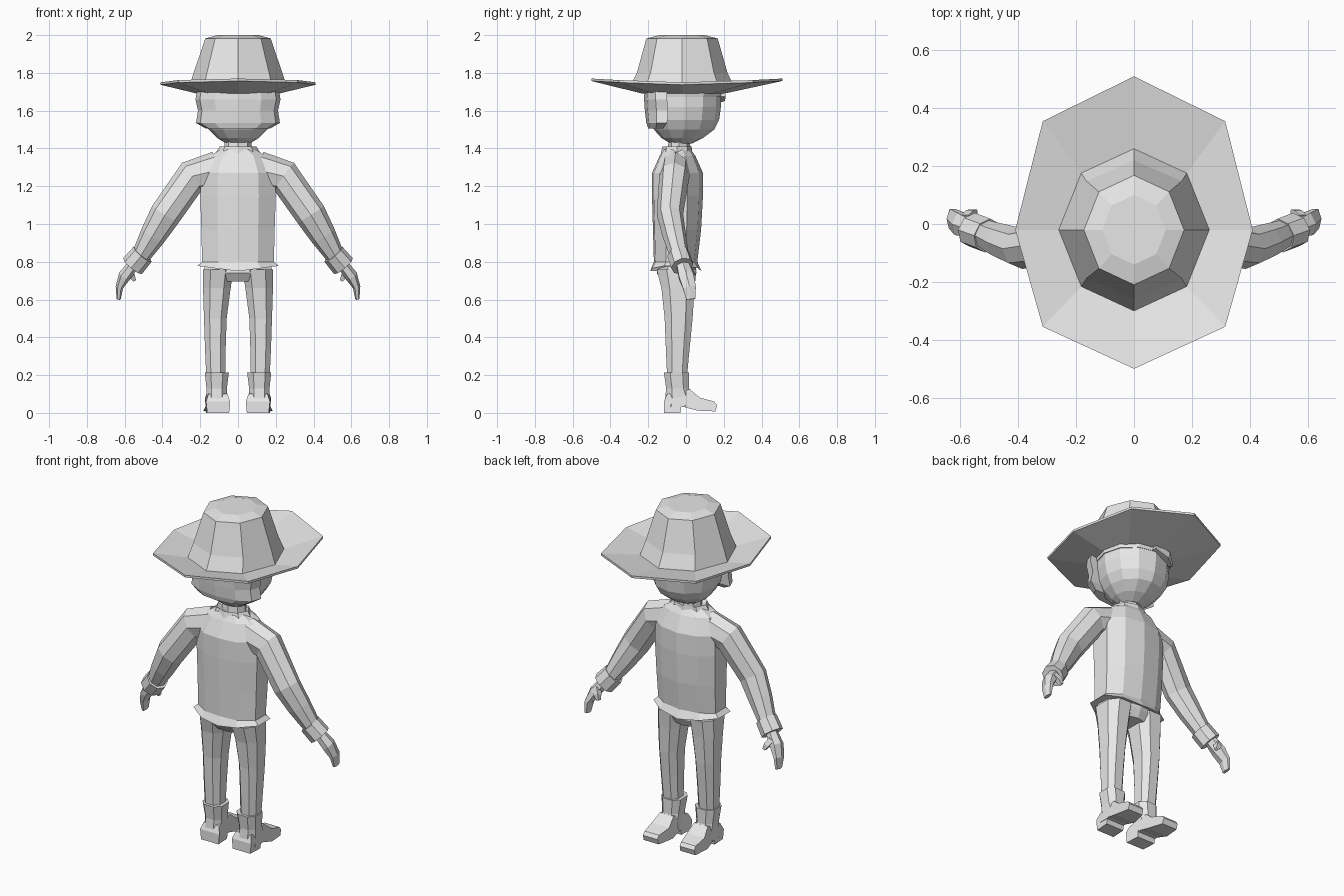
import bpy, bmesh, math
from mathutils import Vector

GREY = bpy.data.materials.new("light_grey")
GREY.diffuse_color = (0.8, 0.8, 0.8, 1)

# half outlines (x, y from -1 back to 1 front), mirrored into full rings
ROUND = [(0, -1), (.5, -.87), (.87, -.5), (1, 0), (.87, .5), (.5, .87), (0, 1)]
OCT = [(0, -1), (.7, -.7), (1, 0), (.7, .7), (0, 1)]
BLOCK = [(.5, -1), (1, -.5), (1, .5), (.5, 1)]
CHEST = [(0, -1), (.55, -.93), (1, -.45), (1, .4), (.6, .85), (0, 1)]
HAIR = [(0, -1), (.55, -.75), (.9, 0), (1, 1)]


def ring(shape, cx, z, rx, yb, yf):
    """Mirrored closed ring at height z, spanning yb..yf and cx-rx..cx+rx."""
    full = shape + [(-x, y) for x, y in reversed(shape) if x > 0]
    cy, ry = (yb + yf) / 2, (yf - yb) / 2
    return [Vector((cx + x * rx, cy + y * ry, z)) for x, y in full]


def loft(name, rings, mirror=False):
    """Skin consecutive rings and cap both ends."""
    bm = bmesh.new()
    rows = [[bm.verts.new(p) for p in r] for r in rings]
    n = len(rows[0])
    for a, b in zip(rows, rows[1:]):
        for i in range(n):
            bm.faces.new((a[i], a[(i + 1) % n], b[(i + 1) % n], b[i]))
    bm.faces.new(rows[0][::-1])
    bm.faces.new(rows[-1])
    bmesh.ops.recalc_face_normals(bm, faces=bm.faces)
    me = bpy.data.meshes.new(name)
    bm.to_mesh(me)
    bm.free()
    me.materials.append(GREY)
    ob = bpy.data.objects.new(name, me)
    bpy.context.collection.objects.link(ob)
    if mirror:
        ob.modifiers.new("mirror", 'MIRROR')
    return ob


def stack(name, shape, rows, mirror=False):
    """Loft from rows of (cx, z, rx, y_back, y_front)."""
    return loft(name, [ring(shape, *r) for r in rows], mirror)


def tube(name, rows, sides=8, mirror=True):
    """Loft along a path; rows of (x, y, z, radius, radius_in_y)."""
    pts = [Vector(r[:3]) for r in rows]
    rings = []
    for i, (p, r) in enumerate(zip(pts, rows)):
        t = Vector()
        if i > 0:
            t += (p - pts[i - 1]).normalized()
        if i < len(pts) - 1:
            t += (pts[i + 1] - p).normalized()
        t.normalize()
        u = Vector((0, 1, 0))
        u = (u - t * u.dot(t)).normalized()
        v = t.cross(u)
        k = 1 / math.cos(math.pi / sides) if sides == 4 else 1
        angles = [2 * math.pi * (j + (.5 if sides == 4 else 0)) / sides for j in range(sides)]
        rings.append([p + v * (math.cos(a) * r[3] * k) + u * (math.sin(a) * r[4] * k) for a in angles])
    return loft(name, rings, mirror)


# hat: wide pointed brim, then tapered crown
def brim(z, lift):
    half = [(0, -.5, lift), (.315, -.355, lift * .6), (.41, -.02, 0), (.315, .355, lift * .6), (0, .51, lift)]
    full = half + [(-x, y, h) for x, y, h in reversed(half) if x > 0]
    return [Vector((x, y, z + h)) for x, y, h in full]


loft("hat", [ring(OCT, 0, 1.69, .215, -.23, .2), brim(1.737, .02), brim(1.75, .02),
             ring(OCT, 0, 1.72, .26, -.3, .26), ring(OCT, 0, 1.80, .235, -.26, .22),
             ring(OCT, 0, 1.982, .173, -.21, .168), ring(OCT, 0, 2.0, .11, -.14, .1)])

# head, hair and neck
stack("head", ROUND, [(0, 1.425, .06, -.08, .03), (0, 1.455, .11, -.13, .09), (0, 1.50, .155, -.17, .15),
                      (0, 1.55, .185, -.19, .175), (0, 1.62, .2, -.2, .185), (0, 1.72, .2, -.2, .185)])
stack("back_hair", HAIR, [(0, 1.505, .17, -.2, -.12), (0, 1.535, .222, -.21, -.1), (0, 1.60, .212, -.218, -.095),
                          (0, 1.66, .225, -.222, -.1), (0, 1.715, .215, -.22, -.1)])
stack("hair_band", ROUND, [(0, 1.672, .205, -.2, .188), (0, 1.715, .212, -.21, .2)])
tube("fringe", [(.02, .19, 1.69, .016, .02), (-.07, .185, 1.672, .02, .022), (-.13, .15, 1.65, .01, .015)],
     4, False)
stack("neck", OCT, [(0, 1.37, .075, -.1, .025), (0, 1.46, .07, -.09, .02)])

# jacket body with a flared, dipping hem
jacket = stack("jacket", CHEST, [(0, .75, .215, -.19, .082), (0, .80, .19, -.17, .06), (0, .97, .194, -.175, .08),
                                 (0, 1.15, .2, -.18, .09), (0, 1.27, .195, -.18, .09),
                                 (0, 1.36, .15, -.14, .05), (0, 1.395, .09, -.12, .025)])
for v in jacket.data.vertices:
    if v.co.z < .76:
        v.co.z += .13 * abs(v.co.x)
stack("collar", OCT, [(0, 1.365, .125, -.135, .035), (0, 1.41, .098, -.125, .03), (0, 1.392, .072, -.1, .02)])

# sleeves, cuffs and hands
tube("sleeve", [(.11, -.055, 1.285, .10, .08), (.245, -.062, 1.25, .09, .08), (.385, -.085, 1.05, .083, .07),
                (.45, -.062, .94, .07, .062), (.515, -.035, .83, .05, .05)])
tube("cuff", [(.505, -.04, .84, .062, .06), (.558, -.02, .777, .065, .06)])
tube("hand", [(.55, -.02, .79, .03, .035), (.6, 0, .725, .034, .045),
              (.628, .018, .665, .02, .04), (.632, .026, .602, .011, .028)], 6)
tube("thumb", [(.58, .015, .755, .016, .018), (.562, .035, .727, .015, .015), (.548, .042, .70, .008, .009)], 4)

# trousers
stack("trouser_seat", CHEST, [(0, .80, .17, -.15, .05), (0, .74, .185, -.155, .055), (0, .695, .09, -.125, .035)])
stack("trouser_leg", BLOCK, [(.105, .76, .08, -.155, .055), (.112, .66, .073, -.13, .045), (.12, .5, .06, -.113, .035),
                             (.12, .35, .055, -.107, .02), (.118, .19, .05, -.1, .005)], True)

# boots: ankle shaft plus a heeled foot cut from a side profile
stack("boot_shaft", BLOCK, [(.112, .215, .064, -.117, .015), (.113, .13, .054, -.105, .017),
                            (.113, .08, .054, -.11, .04), (.112, .03, .06, -.115, .03)], True)
foot = [(-.117, 0, .058), (-.03, 0, .058), (-.025, .035, .06), (.06, .012, .068), (.155, .008, .05), (.165, .04, .048),
        (.15, .06, .048), (.075, .08, .058), (.02, .125, .045), (-.1, .1, .05), (-.117, .06, .064)]
loft("boot_foot", [[Vector((.112 + s * w + .06 * y, y, z)) for y, z, w in foot] for s in (-1, 1)], True)
